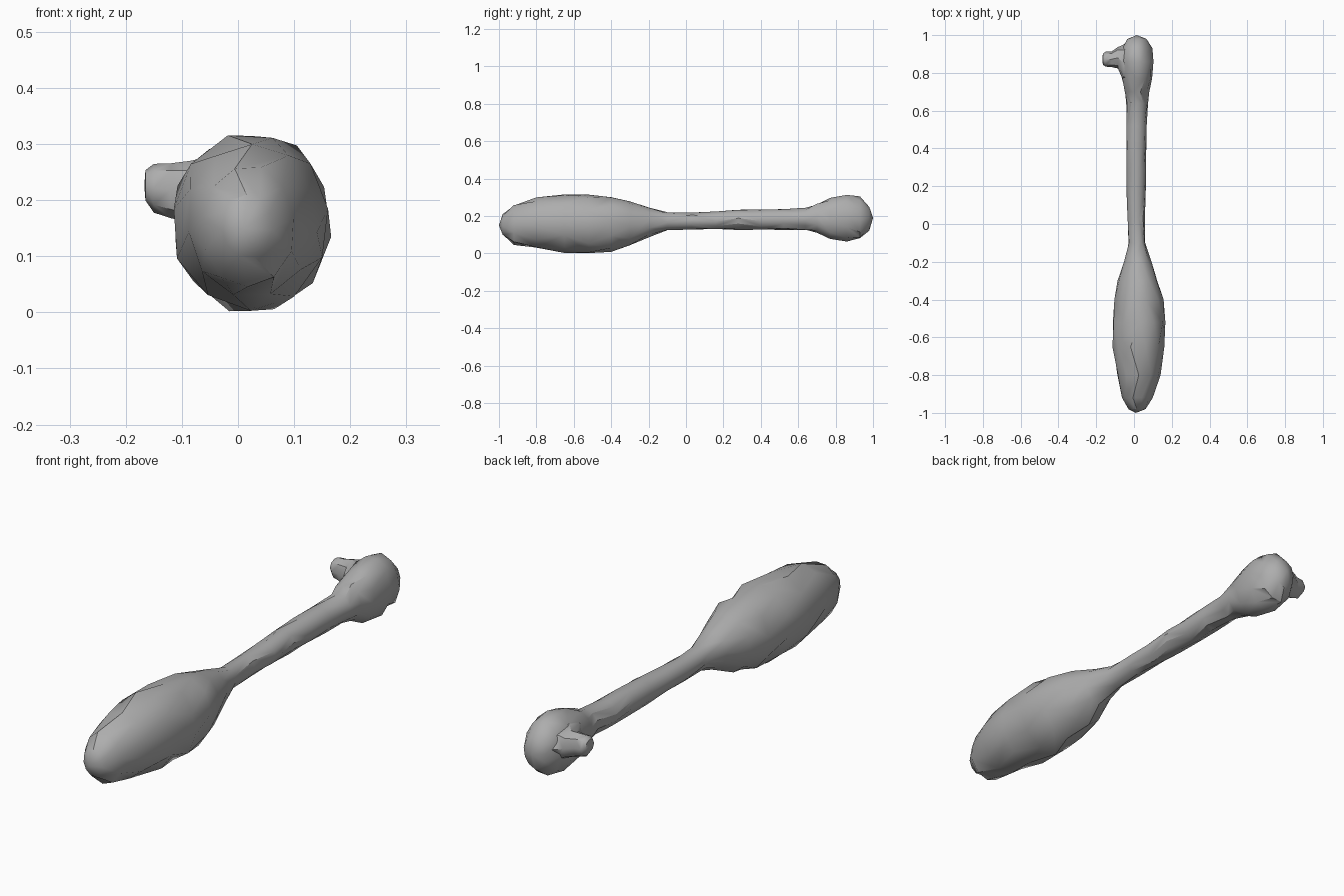
import bpy, bmesh, math, random
from mathutils import Vector

cube = bpy.data.objects.get("Cube")
if cube:
    bpy.data.objects.remove(cube, do_unlink=True)

random.seed(4)
SIDES = 11

grey = bpy.data.materials.new("plain_grey")
grey.use_nodes = True
colour = (0.42, 0.42, 0.42, 1)
grey.diffuse_color = colour
grey.node_tree.nodes["Principled BSDF"].inputs["Base Color"].default_value = colour


def loft(name, rings, start, end):
    """Skin rings of points and close both ends with a fan to a tip."""
    bm = bmesh.new()
    loops = [[bm.verts.new(p) for p in ring] for ring in rings]
    for a, b in zip(loops, loops[1:]):
        n = len(a)
        for i in range(n):
            j = (i + 1) % n
            quad = (a[i], a[j], b[j], b[i])
            # alternate diagonals give the irregular facets
            if random.random() < 0.5:
                bm.faces.new((quad[0], quad[1], quad[2]))
                bm.faces.new((quad[0], quad[2], quad[3]))
            else:
                bm.faces.new((quad[0], quad[1], quad[3]))
                bm.faces.new((quad[1], quad[2], quad[3]))
    for loop, tip in ((loops[0], start), (loops[-1], end)):
        v = bm.verts.new(tip)
        for i in range(len(loop)):
            bm.faces.new((loop[i], loop[(i + 1) % len(loop)], v))
    bmesh.ops.recalc_face_normals(bm, faces=bm.faces)
    mesh = bpy.data.meshes.new(name)
    bm.to_mesh(mesh)
    bm.free()
    mesh.materials.append(grey)
    obj = bpy.data.objects.new(name, mesh)
    bpy.context.collection.objects.link(obj)
    bpy.ops.object.select_all(action="DESELECT")
    obj.select_set(True)
    bpy.context.view_layer.objects.active = obj
    bpy.ops.object.shade_smooth_by_angle(angle=math.radians(40))
    return obj


def ellipse(centre, u, v, count, twist=0, rough=0):
    ring = []
    for i in range(count):
        a = math.tau * i / count + twist
        r = 1 + random.uniform(-rough, rough)
        ring.append(centre + (u * math.cos(a) + v * math.sin(a)) * r)
    return ring


# Body: y, left-most x, right-most x, lowest z, highest z
profile = [
    (-0.98, -0.03, 0.06, 0.10, 0.21), (-0.92, -0.065, 0.10, 0.05, 0.26),
    (-0.80, -0.09, 0.14, 0.03, 0.295), (-0.65, -0.115, 0.16, 0.01, 0.315),
    (-0.52, -0.115, 0.165, 0.0, 0.315), (-0.40, -0.105, 0.155, 0.01, 0.307),
    (-0.30, -0.085, 0.125, 0.04, 0.28), (-0.20, -0.05, 0.09, 0.09, 0.245),
    (-0.10, -0.03, 0.06, 0.125, 0.22), (0.03, -0.035, 0.058, 0.128, 0.22),
    (0.16, -0.037, 0.06, 0.13, 0.225), (0.28, -0.04, 0.063, 0.128, 0.235),
    (0.40, -0.042, 0.063, 0.128, 0.235), (0.52, -0.042, 0.066, 0.128, 0.237),
    (0.64, -0.04, 0.072, 0.127, 0.242), (0.70, -0.05, 0.08, 0.11, 0.265),
    (0.77, -0.065, 0.093, 0.078, 0.297), (0.86, -0.075, 0.105, 0.066, 0.316),
    (0.93, -0.068, 0.095, 0.08, 0.30), (0.98, -0.035, 0.065, 0.125, 0.25),
]
rings = []
for k, (y, x0, x1, z0, z1) in enumerate(profile):
    centre = Vector(((x0 + x1) / 2, y, (z0 + z1) / 2))
    rings.append(ellipse(centre, Vector(((x1 - x0) / 2, 0, 0)) * 1.02,
                         Vector((0, 0, (z1 - z0) / 2)) * 1.02, SIDES,
                         twist=math.pi / 2 + (k % 2) * math.pi / SIDES, rough=0.035))
# Keep the belly and crown exactly on their limits
for ring in rings:
    for p in ring:
        p.z = min(max(p.z, 0), 0.316)
loft("body", rings, Vector((0.01, -1, 0.15)), Vector((0.015, 1, 0.19)))

# Side knob: x, y centre, z centre, y radius, z radius
knob = [
    (0.0, 0.85, 0.20, 0.12, 0.085), (-0.055, 0.85, 0.21, 0.10, 0.068),
    (-0.085, 0.88, 0.215, 0.058, 0.054), (-0.12, 0.872, 0.218, 0.042, 0.049),
    (-0.15, 0.872, 0.222, 0.04, 0.043), (-0.165, 0.872, 0.226, 0.028, 0.027),
]
loft("side_knob",
     [ellipse(Vector((x, y, z)), Vector((0, ry, 0)), Vector((0, 0, rz)), 8, rough=0.03)
      for x, y, z, ry, rz in knob],
     Vector((0.03, 0.85, 0.20)), Vector((-0.167, 0.872, 0.226)))
